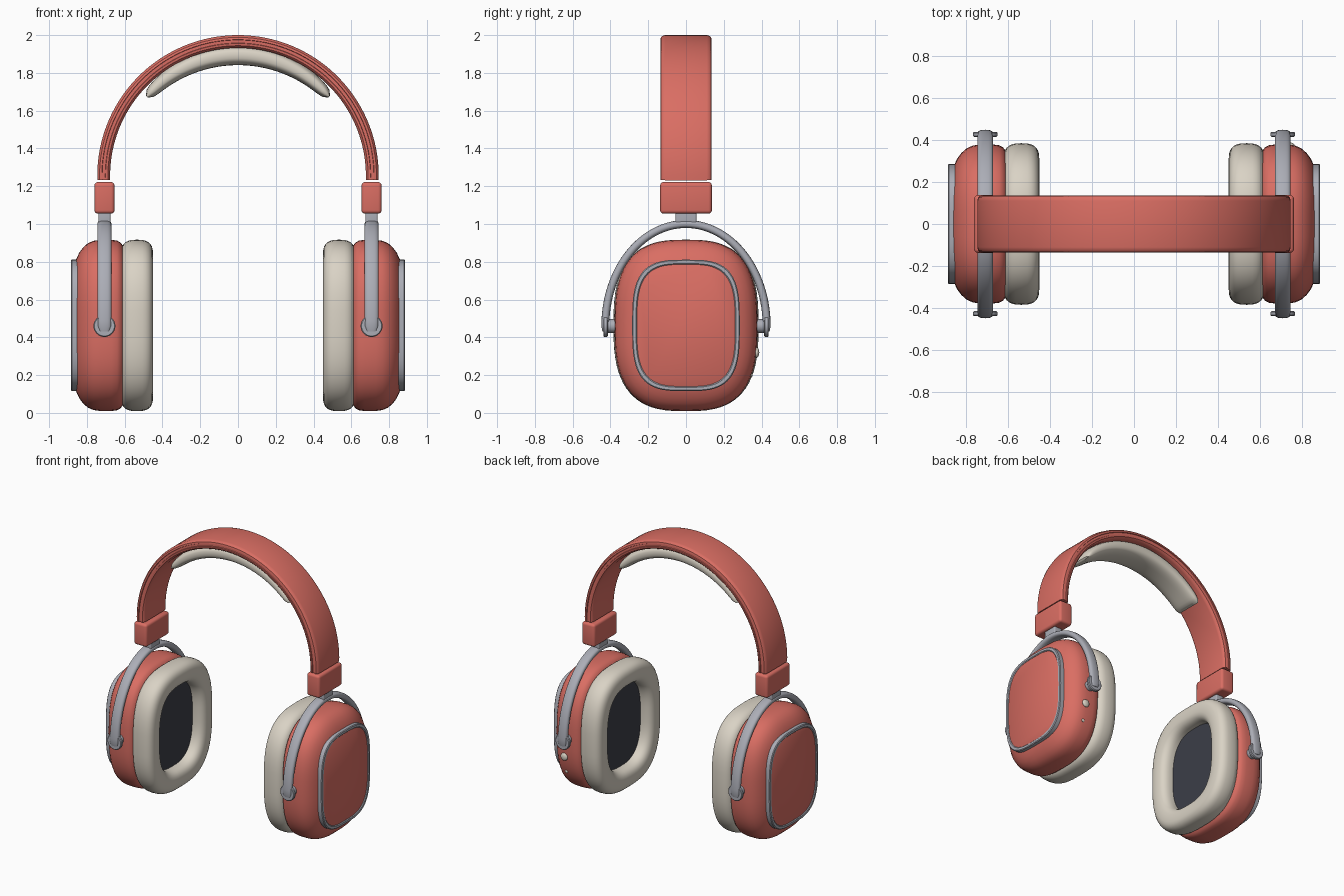
import bpy, bmesh, math
from mathutils import Vector

if "Cube" in bpy.data.objects:
    bpy.data.objects.remove(bpy.data.objects["Cube"])


def material(name, rgb):
    m = bpy.data.materials.new(name)
    m.diffuse_color = (*rgb, 1)
    m.use_nodes = True
    m.node_tree.nodes["Principled BSDF"].inputs["Base Color"].default_value = m.diffuse_color
    return m


CORAL = material("coral", (0.70, 0.155, 0.125))
CREAM = material("cream", (0.70, 0.65, 0.56))
SILVER = material("silver", (0.41, 0.42, 0.47))
DARK = material("dark_fabric", (0.045, 0.048, 0.065))
CZ = 0.463   # height of the cup centres


def finish(name, bm, mat, angle=40):
    bmesh.ops.recalc_face_normals(bm, faces=bm.faces)
    me = bpy.data.meshes.new(name)
    bm.to_mesh(me)
    bm.free()
    ob = bpy.data.objects.new(name, me)
    bpy.context.collection.objects.link(ob)
    me.materials.append(mat)
    bpy.ops.object.select_all(action='DESELECT')
    ob.select_set(True)
    bpy.context.view_layer.objects.active = ob
    bpy.ops.object.shade_smooth_by_angle(angle=math.radians(angle))
    return ob


def loft(name, rings, mat, closed=False, angle=40):
    """Skin a list of equal point rings; cap both ends unless closed."""
    bm = bmesh.new()
    vs = [[bm.verts.new(p) for p in r] for r in rings]
    n = len(vs[0])
    for i in range(len(vs) if closed else len(vs) - 1):
        a, b = vs[i], vs[(i + 1) % len(vs)]
        for j in range(n):
            k = (j + 1) % n
            bm.faces.new((a[j], a[k], b[k], b[j]))
    if not closed:
        bm.faces.new(vs[0])
        bm.faces.new(vs[-1])
    return finish(name, bm, mat, angle)


def squircle(a, b, n, count):
    pts = []
    for i in range(count):
        t = 2 * math.pi * i / count
        c, s = math.cos(t), math.sin(t)
        pts.append((math.copysign(a * abs(c) ** (2 / n), c),
                    math.copysign(b * abs(s) ** (2 / n), s)))
    return pts


def cup_ring(x, a, b, n=2.8, count=72):
    return [Vector((x, y, CZ + z)) for y, z in squircle(a, b, n, count)]


def box(name, lo, hi, bevel, mat):
    bm = bmesh.new()
    bmesh.ops.create_cube(bm, size=1)
    for v in bm.verts:
        v.co = Vector([(l + h) / 2 + c * (h - l) for l, h, c in zip(lo, hi, v.co)])
    bmesh.ops.bevel(bm, geom=bm.edges[:], offset=bevel, segments=4,
                    profile=0.5, affect='EDGES')
    return finish(name, bm, mat)


def disc_y(name, x, z, y0, y1, r, mat):
    rings = []
    e = 0.005 if y1 > y0 else -0.005
    for y, rr in ((y0, r - 0.005), (y0 + e, r), (y1 - e, r), (y1, r - 0.005)):
        rings.append([Vector((x + rr * math.cos(t * math.pi / 16), y,
                              z + rr * math.sin(t * math.pi / 16))) for t in range(32)])
    return loft(name, rings, mat)


# headband: rounded strap with a shallow groove along each edge
half = [(0.135, 0.010), (0.133, 0.022), (0.125, 0.030), (0.110, 0.034)]
side = [(0.110, -0.034), (0.125, -0.030), (0.133, -0.022), (0.135, -0.010),
        (0.129, -0.008), (0.129, 0.008)] + half
section = side + [(-y, -r) for y, r in side]
rings = []
for i in range(81):
    t = math.pi * (i / 80 * 1.02 - 0.01)
    c, s = math.cos(t), math.sin(t)
    rings.append([Vector(((0.711 + r) * c, y, 1.255 + (0.711 + r) * s)) for y, r in section])
loft("headband", rings, CORAL, angle=35)

# cushion under the top of the headband, tapering to rounded ends
rings = []
for i in range(49):
    u = i / 24 - 1
    t = math.pi / 2 - u * math.radians(49)
    end = max(0.05, 1 - abs(u) ** 24) ** 0.5
    h = (0.052 - 0.022 * u * u) * end
    w = 0.108 * (0.85 + 0.15 * end)
    mid = 0.638
    rings.append([Vector(((mid + r) * math.cos(t), y, 1.255 + (mid + r) * math.sin(t)))
                  for y, r in squircle(w, h, 2.8, 32)])
loft("headband_cushion", rings, CREAM, angle=50)

for s, label in ((1, "right"), (-1, "left")):
    # band end sleeve and slider stem
    X = 0.707 * s
    box(label + "_band_sleeve", (X - 0.053, -0.137, 1.055), (X + 0.053, 0.137, 1.222), 0.018, CORAL)
    box(label + "_slider_stem", (X - 0.032, -0.055, 0.99), (X + 0.032, 0.055, 1.08), 0.008, SILVER)

    # yoke arch around the cup
    rings = []
    for i in range(65):
        t = math.radians(-3 + 186 * i / 64)
        c, sn = math.cos(t), math.sin(t)
        nrm = Vector((0, c / 0.427, sn / 0.54)).normalized()
        mid = Vector((X, 0.427 * c, 0.46 + 0.54 * sn))
        end = 0.75 if i in (0, 64) else 1
        rings.append([mid + Vector((a * end, 0, 0)) + nrm * b * end
                      for a, b in squircle(0.037, 0.021, 2.6, 20)])
    loft(label + "_yoke", rings, SILVER, angle=50)

    # pivot pins and washers
    for d, where in ((-1, "front"), (1, "back")):
        disc_y(f"{label}_{where}_pivot_pin", X, 0.46, 0.35 * d, 0.425 * d, 0.036, SILVER)
        disc_y(f"{label}_{where}_pivot_washer", X, 0.46, 0.414 * d, 0.438 * d, 0.058, SILVER)

    # cup shell: (x, inset)
    prof = [(0.60, 0.05), (0.612, 0.028), (0.622, 0.014), (0.64, 0.004), (0.67, 0),
            (0.73, 0), (0.765, 0.005), (0.795, 0.018), (0.82, 0.040), (0.84, 0.067),
            (0.854, 0.096), (0.863, 0.120), (0.866, 0.15)]
    loft(label + "_cup_shell",
         [cup_ring(x * s, 0.378 - d, 0.453 - d) for x, d in prof], CORAL)

    # outer plate and its metal trim ring
    loft(label + "_cup_plate",
         [cup_ring(x * s, 0.264 - d, 0.327 - d, 3.3)
          for x, d in ((0.855, 0), (0.876, 0), (0.880, 0.006))], CORAL)
    trim = [(0.850, 0), (0.880, 0), (0.885, 0.005), (0.885, 0.020), (0.880, 0.025), (0.850, 0.025)]
    loft(label + "_trim_ring",
         [cup_ring(x * s, 0.285 - d, 0.348 - d, 3.3) for x, d in trim], SILVER, closed=True)

    # ear pad: soft closed ring
    rings = []
    for dx, d in squircle(0.085, 0.076, 2.7, 28):
        rings.append(cup_ring((0.535 + dx) * s, 0.308 + d, 0.378 + d, 2.8))
    loft(label + "_ear_pad", rings, CREAM, closed=True, angle=60)

    # fabric screen inside the pad
    loft(label + "_speaker_screen",
         [cup_ring(x * s, 0.26, 0.33) for x in (0.535, 0.61)], DARK)

# control button and small indicator on the back of the right cup
for name, z, y, r, mat in (("control_button", 0.32, 0.374, 0.028, CREAM),
                           ("indicator_light", 0.20, 0.346, 0.012, CREAM)):
    bm = bmesh.new()
    bmesh.ops.create_uvsphere(bm, u_segments=24, v_segments=12, radius=r)
    for v in bm.verts:
        v.co = Vector((0.735 + v.co.x, y + v.co.y * 0.5, z + v.co.z))
    finish(name, bm, mat)
